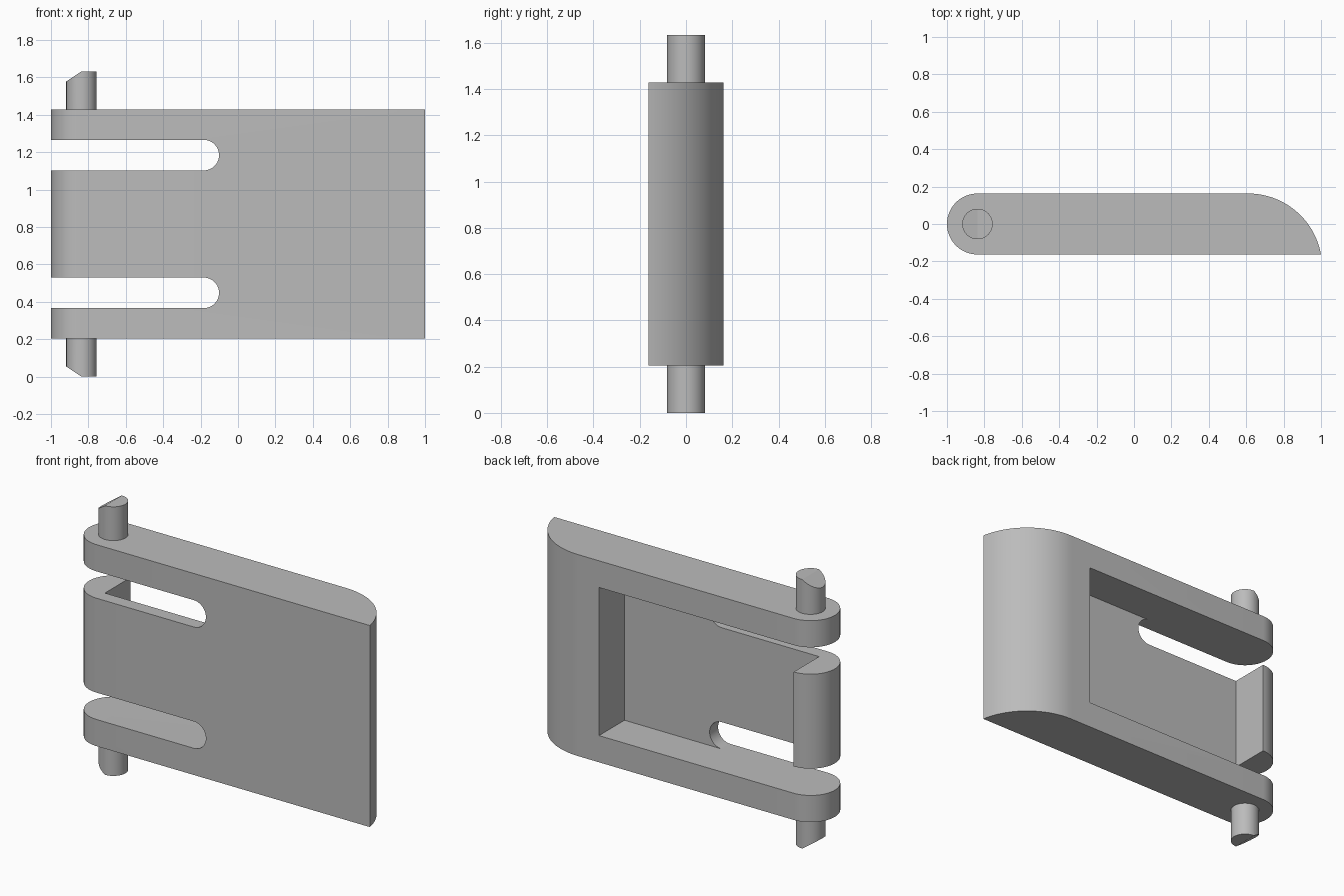
import bpy, bmesh, math
from mathutils import Vector

cube = bpy.data.objects.get("Cube")
if cube:
    bpy.data.objects.remove(cube, do_unlink=True)

R = 0.163                  # half thickness of the leaf
PIN_R = R / 2
HINGE_X = R - 1            # pivot axis
HEIGHT = 1.633
LEAF_LOW, LEAF_HIGH = 0.205, HEIGHT - 0.205
SLOT_LOW, SLOT_HIGH = 0.367, 0.53

grey = bpy.data.materials.new("plain grey")
grey.use_nodes = True
grey.diffuse_color = (0.5, 0.5, 0.5, 1)
grey.node_tree.nodes["Principled BSDF"].inputs["Base Color"].default_value = (0.5, 0.5, 0.5, 1)


def arc(cx, cy, r, start, end, steps=32):
    angles = [math.radians(start + (end - start) * i / steps) for i in range(steps + 1)]
    return [(cx + r * math.cos(a), cy + r * math.sin(a)) for a in angles]


def make_object(name, bm):
    bmesh.ops.recalc_face_normals(bm, faces=bm.faces)
    mesh = bpy.data.meshes.new(name)
    bm.to_mesh(mesh)
    bm.free()
    mesh.materials.append(grey)
    obj = bpy.data.objects.new(name, mesh)
    bpy.context.collection.objects.link(obj)
    return obj


def prism(name, points, axis, low, high):
    """Extrude a 2D outline along y (outline in x, z) or z (outline in x, y)."""
    place = (lambda p: (p[0], low, p[1])) if axis == "y" else (lambda p: (p[0], p[1], low))
    bm = bmesh.new()
    face = bm.faces.new([bm.verts.new(place(p)) for p in points])
    moved = bmesh.ops.extrude_face_region(bm, geom=[face])["geom"]
    shift = Vector((0, high - low, 0) if axis == "y" else (0, 0, high - low))
    bmesh.ops.translate(bm, vec=shift, verts=[v for v in moved if isinstance(v, bmesh.types.BMVert)])
    return make_object(name, bm)


def activate(obj):
    bpy.ops.object.select_all(action="DESELECT")
    obj.select_set(True)
    bpy.context.view_layer.objects.active = obj


def cut(obj, cutter):
    activate(obj)
    mod = obj.modifiers.new("cut", "BOOLEAN")
    mod.operation = "DIFFERENCE"
    mod.solver = "EXACT"
    mod.object = cutter
    bpy.ops.object.modifier_apply(modifier=mod.name)
    bpy.data.objects.remove(cutter, do_unlink=True)


def smooth(obj):
    activate(obj)
    bpy.ops.object.shade_smooth_by_angle(angle=math.radians(25))


# Leaf: round hinge end, flat front, curved free edge at the back
nose_r = 0.396
nose_y = R - nose_r
tip = math.degrees(math.asin((-R - nose_y) / nose_r))
outline = arc(HINGE_X, 0, R, 90, 270) + arc(0.61, nose_y, nose_r, tip, 90)
leaf = prism("hinge_leaf", outline, "z", LEAF_LOW, LEAF_HIGH)

# Pocket in the back, leaving a thin front skin
pocket_end = 0.47
z0, z1 = SLOT_LOW, HEIGHT - SLOT_LOW
pocket = [(HINGE_X, z0), (pocket_end, z0), (pocket_end, z1), (HINGE_X, z1)]
cut(leaf, prism("pocket_cutter", pocket, "y", -PIN_R, 0.5))

# Two round-ended slots separating the knuckles
slot_r = (SLOT_HIGH - SLOT_LOW) / 2
for mid in (SLOT_LOW + slot_r, HEIGHT - SLOT_LOW - slot_r):
    slot = [(-1.2, mid + slot_r), (-1.2, mid - slot_r)] + arc(-0.183, mid, slot_r, -90, 90)
    cut(leaf, prism("slot_cutter", slot, "y", -0.5, 0.5))
smooth(leaf)

# Pivot pins with half of each end bevelled
for name, flip in (("upper_pin", False), ("lower_pin", True)):
    pin = prism(name, arc(HINGE_X, 0, PIN_R, -90, 270, 48)[:-1], "z", LEAF_HIGH, HEIGHT)
    bm = bmesh.new()
    bm.from_mesh(pin.data)
    geom = bm.verts[:] + bm.edges[:] + bm.faces[:]
    sliced = bmesh.ops.bisect_plane(bm, geom=geom, plane_co=(HINGE_X, 0, HEIGHT),
                                    plane_no=(-0.055, 0, PIN_R), clear_outer=True)
    bmesh.ops.holes_fill(bm, edges=[e for e in bm.edges if e.is_boundary])
    if flip:
        for v in bm.verts:
            v.co.z = HEIGHT - v.co.z
    bmesh.ops.recalc_face_normals(bm, faces=bm.faces)
    bm.to_mesh(pin.data)
    bm.free()
    smooth(pin)
